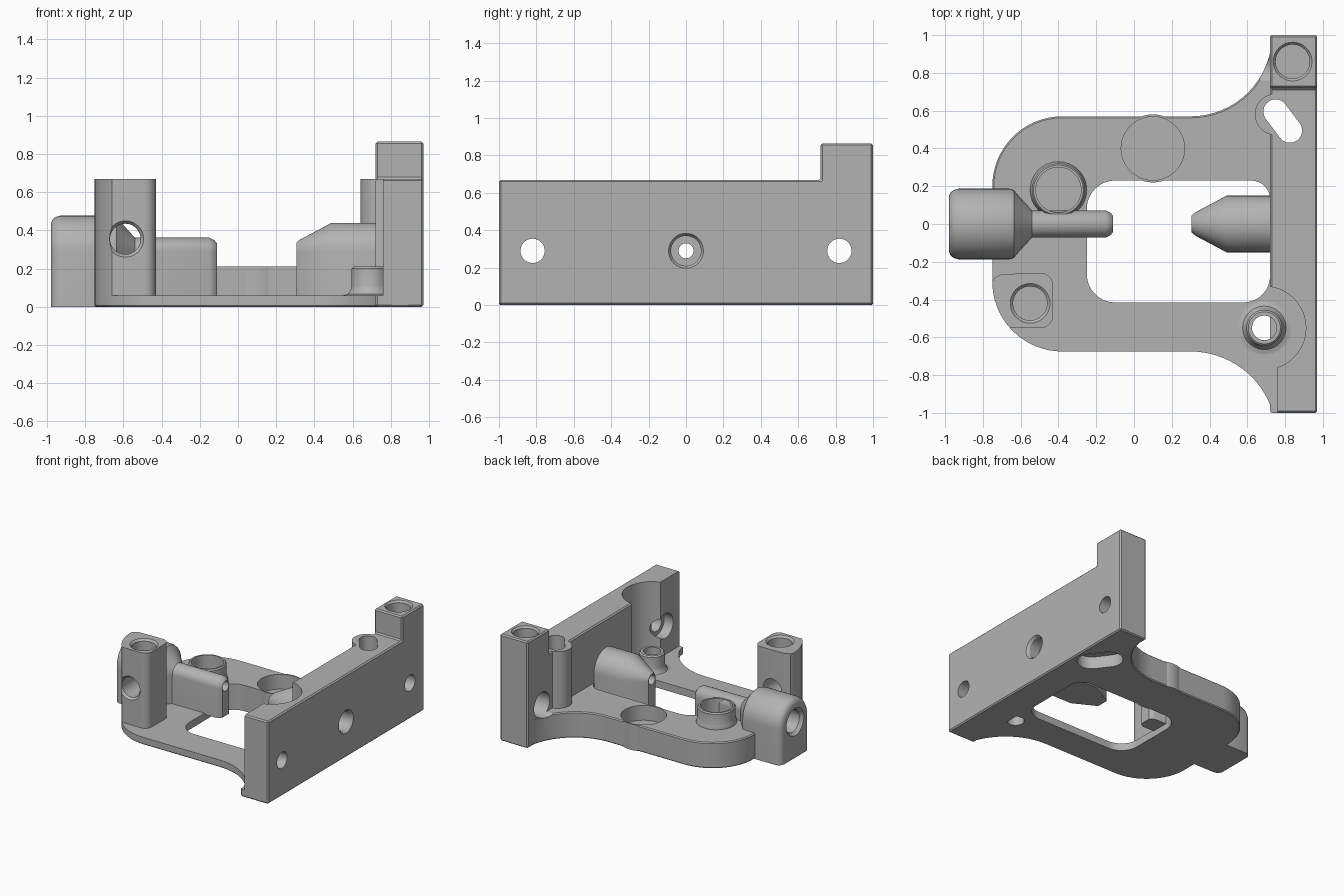
import bpy, bmesh
from math import cos, sin, pi, radians
from mathutils import Matrix, Vector

if "Cube" in bpy.data.objects:
    bpy.data.objects.remove(bpy.data.objects["Cube"])

grey = bpy.data.materials.new("plain grey")
grey.use_nodes = True
grey.diffuse_color = (0.45, 0.45, 0.45, 1)
grey.node_tree.nodes["Principled BSDF"].inputs["Base Color"].default_value = grey.diffuse_color

AXIS_Z = 0.29      # height of the long bore
FLOOR = 0.06       # top of the thin front of the base
STEP = 0.21        # top of the thick rear of the base
parts, cutters = [], []


def finish(name, bm, cutter=False):
    bmesh.ops.recalc_face_normals(bm, faces=bm.faces)
    mesh = bpy.data.meshes.new(name)
    bm.to_mesh(mesh)
    bm.free()
    ob = bpy.data.objects.new(name, mesh)
    bpy.context.collection.objects.link(ob)
    ob.hide_render = cutter
    if not cutter:
        mesh.materials.append(grey)
    (cutters if cutter else parts).append(ob)
    return ob


def arc(cx, cy, r, a0, a1, n=16):
    return [(cx + r * cos(radians(a0 + (a1 - a0) * i / n)),
             cy + r * sin(radians(a0 + (a1 - a0) * i / n))) for i in range(n + 1)]


def prism(name, outline, z0, z1, cutter=False):
    bm = bmesh.new()
    face = bm.faces.new([bm.verts.new((x, y, z0)) for x, y in outline])
    new = bmesh.ops.extrude_face_region(bm, geom=[face])["geom"]
    bmesh.ops.translate(bm, vec=(0, 0, z1 - z0),
                        verts=[v for v in new if isinstance(v, bmesh.types.BMVert)])
    return finish(name, bm, cutter)


def box_cut(x0, x1, y0, y1, z0, z1):
    return prism("box_cutter", [(x0, y0), (x1, y0), (x1, y1), (x0, y1)], z0, z1, True)


def bore(p, q, r, r2=None):
    """Round cutter from p to q."""
    p, q = Vector(p), Vector(q)
    bm = bmesh.new()
    turn = (q - p).to_track_quat('Z', 'Y').to_matrix().to_4x4()
    bmesh.ops.create_cone(bm, cap_ends=True, segments=48, radius1=r, radius2=r2 or r,
                          depth=(q - p).length, matrix=Matrix.Translation((p + q) / 2) @ turn)
    return finish("bore_cutter", bm, True)


def lathe(name, x, y, profile):
    bm = bmesh.new()
    verts = [bm.verts.new((x + r, y, z)) for r, z in profile]
    edges = [bm.edges.new(e) for e in zip(verts, verts[1:])]
    bmesh.ops.spin(bm, geom=verts + edges, cent=(x, y, 0), axis=(0, 0, 1), angle=2 * pi, steps=48)
    bmesh.ops.remove_doubles(bm, verts=bm.verts, dist=1e-4)
    return finish(name, bm)


def arch(name, stations, bottom):
    """Round-topped, straight-sided body lofted along x."""
    bm = bmesh.new()
    rings = []
    for x, r in stations:
        pts = [(r, bottom)] + arc(0, AXIS_Z, r, 0, 180, 24) + [(-r, bottom)]
        rings.append([bm.verts.new((x, y, z)) for y, z in pts])
    for a, b in zip(rings, rings[1:]):
        for i in range(len(a)):
            j = (i + 1) % len(a)
            bm.faces.new((a[i], a[j], b[j], b[i]))
    bm.faces.new(rings[0])
    bm.faces.new(rings[-1])
    return finish(name, bm)


def capsule(a, b, r):
    """Outline of a slot between two centres."""
    d = Vector(b) - Vector(a)
    t = Vector((1, 0)).angle_signed(d) * -180 / pi
    return arc(*a, r, t + 90, t + 270) + arc(*b, r, t - 90, t + 90)


def cut(ob, *tools):
    for tool in tools:
        mod = ob.modifiers.new("cut", 'BOOLEAN')
        mod.operation, mod.solver, mod.object = 'DIFFERENCE', 'EXACT', tool


def chamfer(ob, width):
    mod = ob.modifiers.new("chamfer", 'BEVEL')
    mod.width, mod.limit_method, mod.angle_limit = width, 'ANGLE', radians(50)


# Base: rounded on the left, flaring into the wall on the right
outline = (arc(-0.38, 0.20, 0.37, 180, 90) + arc(0.30, 1.0, 0.43, 270, 360)
           + [(0.9, 1.0), (0.9, -1.0)]
           + arc(0.30, -1.13, 0.455, 17, 90) + arc(-0.38, -0.305, 0.37, 270, 180))
base = prism("base", outline, 0, STEP)
chamfer(base, 0.008)
window = prism("window_cutter",
               arc(-0.10, 0.08, 0.15, 180, 90) + arc(0.62, 0.13, 0.10, 90, 0)
               + arc(0.58, -0.275, 0.14, 0, -90) + arc(-0.10, -0.265, 0.15, 270, 180),
               -0.1, 0.3, True)
front_step = box_cut(-0.9, 1.0, -1.1, -0.04, FLOOR, 0.4)

# Wall with a raised end tower
bm = bmesh.new()
side = [(-1, 0), (1, 0), (1, 0.865), (0.72, 0.865), (0.72, 0.67), (-1, 0.67)]
face = bm.faces.new([bm.verts.new((0.72, y, z)) for y, z in side])
new = bmesh.ops.extrude_face_region(bm, geom=[face])["geom"]
bmesh.ops.translate(bm, vec=(0.25, 0, 0), verts=[v for v in new if isinstance(v, bmesh.types.BMVert)])
wall = finish("wall", bm)
chamfer(wall, 0.01)
pocket = bore((0.69, -0.55, FLOOR), (0.69, -0.55, 0.9), 0.22)
thin_end = box_cut(0.6, 0.76, -1.1, -0.70, FLOOR, 0.9)
tower_hole = [bore((0.84, 0.86, 0.62), (0.84, 0.86, 0.9), 0.09),
              bore((0.84, 0.86, 0.85), (0.84, 0.86, 0.88), 0.09, 0.115)]

# Slotted boss against the wall
slot_boss = prism("slot_boss", arc(0.75, 0.58, 0.11, 60, 270) + [(0.80, 0.47)], 0.0, 0.67)
slot_ends = (0.75, 0.595), (0.825, 0.495)
slot = [prism("slot_cutter", capsule(*slot_ends, 0.065), -0.1, 0.9, True),
        prism("slot_cutter", capsule(*slot_ends, 0.11), -0.1, 0.10, True)]

# Round bosses standing on the base
front_boss = lathe("front_boss", 0.69, -0.55,
                   [(0, 0.03), (0.14, 0.03), (0.14, 0.06), (0.115, 0.067), (0.10, 0.09),
                    (0.095, 0.11), (0.095, 0.20), (0.085, 0.21), (0, 0.21)])
left_boss = lathe("left_boss", -0.40, 0.18,
                  [(0, 0.15), (0.15, 0.15), (0.15, 0.21), (0.145, 0.235), (0.14, 0.25),
                   (0.14, 0.33), (0.132, 0.34), (0, 0.34)])
rear_boss = lathe("rear_boss", 0.10, 0.40, [(0, 0), (0.18, 0), (0.18, STEP), (0, STEP)])
front_hole = bore((0.69, -0.55, -0.1), (0.69, -0.55, 0.3), 0.065)
left_hole = bore((-0.40, 0.18, 0.14), (-0.40, 0.18, 0.5), 0.12)
rear_hole = bore((0.10, 0.40, 0.09), (0.10, 0.40, 0.5), 0.168)

# Corner post following the base outline
post = prism("corner_post",
             arc(-0.49, -0.49, 0.06, 0, -90, 8)
             + arc(-0.38, -0.305, 0.37, 221, 180)
             + [(-0.74, -0.285), (-0.70, -0.265)] + arc(-0.49, -0.32, 0.06, 90, 0, 8), 0.02, 0.67)
post_holes = [bore((-0.55, -0.42, 0.48), (-0.55, -0.42, 0.7), 0.09),
              bore((-0.55, -0.42, 0.655), (-0.55, -0.42, 0.69), 0.09, 0.125),
              bore((-0.59, -0.8, 0.355), (-0.59, -0.2, 0.355), 0.08),
              bore((-0.59, -0.58, 0.355), (-0.59, -0.53, 0.355), 0.12, 0.08)]

# Barrel on the left, its nose, and the cone facing it
barrel = arch("barrel", [(-0.98, 0.145), (-0.972, 0.165), (-0.955, 0.18), (-0.93, 0.187), (-0.66, 0.187),
                         (-0.635, 0.18), (-0.62, 0.16), (-0.54, 0.072)], 0)
nose = arch("barrel_nose", [(-0.60, 0.072), (-0.15, 0.072), (-0.125, 0.06), (-0.11, 0.042)], 0.05)
cone = arch("wall_cone", [(0.74, 0.15), (0.49, 0.15), (0.325, 0.062), (0.305, 0.045)], 0.05)

# Bore along the whole length, with wider ends
long_bore = bore((-1.1, 0, AXIS_Z), (1.1, 0, AXIS_Z), 0.04)
barrel_bore = bore((-1.1, 0, AXIS_Z), (-0.68, 0, AXIS_Z), 0.09)
barrel_rim = bore((-0.99, 0, AXIS_Z), (-0.955, 0, AXIS_Z), 0.12, 0.09)
wall_bore = [bore((0.86, 0, AXIS_Z), (1.1, 0, AXIS_Z), 0.08),
             bore((0.95, 0, AXIS_Z), (0.98, 0, AXIS_Z), 0.08, 0.10)]

# Wall mounting holes, widened on the inner side
mounts = []
for y in (-0.82, 0.82):
    mounts += [bore((0.5, y, AXIS_Z), (1.1, y, AXIS_Z), 0.065),
               bore((0.4, y, AXIS_Z), (0.84, y, AXIS_Z), 0.10)]

cut(base, window, front_step, front_hole, rear_hole, left_hole, *slot, *mounts)
cut(wall, pocket, thin_end, long_bore, *tower_hole, *slot, *wall_bore, *mounts)
cut(slot_boss, *slot)
cut(front_boss, front_hole)
cut(left_boss, left_hole)
cut(rear_boss, rear_hole)
cut(post, *post_holes)
cut(barrel, long_bore, barrel_bore, barrel_rim)
cut(nose, long_bore)
cut(cone, long_bore)

# Bake the cuts, drop the cutters and shade
graph = bpy.context.evaluated_depsgraph_get()
for ob in parts:
    baked = bpy.data.meshes.new_from_object(ob.evaluated_get(graph))
    ob.modifiers.clear()
    ob.data = baked
    baked.materials.clear()
    baked.materials.append(grey)
    baked.polygons.foreach_set("material_index", [0] * len(baked.polygons))
for ob in cutters:
    bpy.data.objects.remove(ob)
bpy.ops.object.select_all(action='DESELECT')
for ob in parts:
    ob.select_set(True)
bpy.context.view_layer.objects.active = parts[0]
bpy.ops.object.shade_smooth_by_angle(angle=radians(30))
